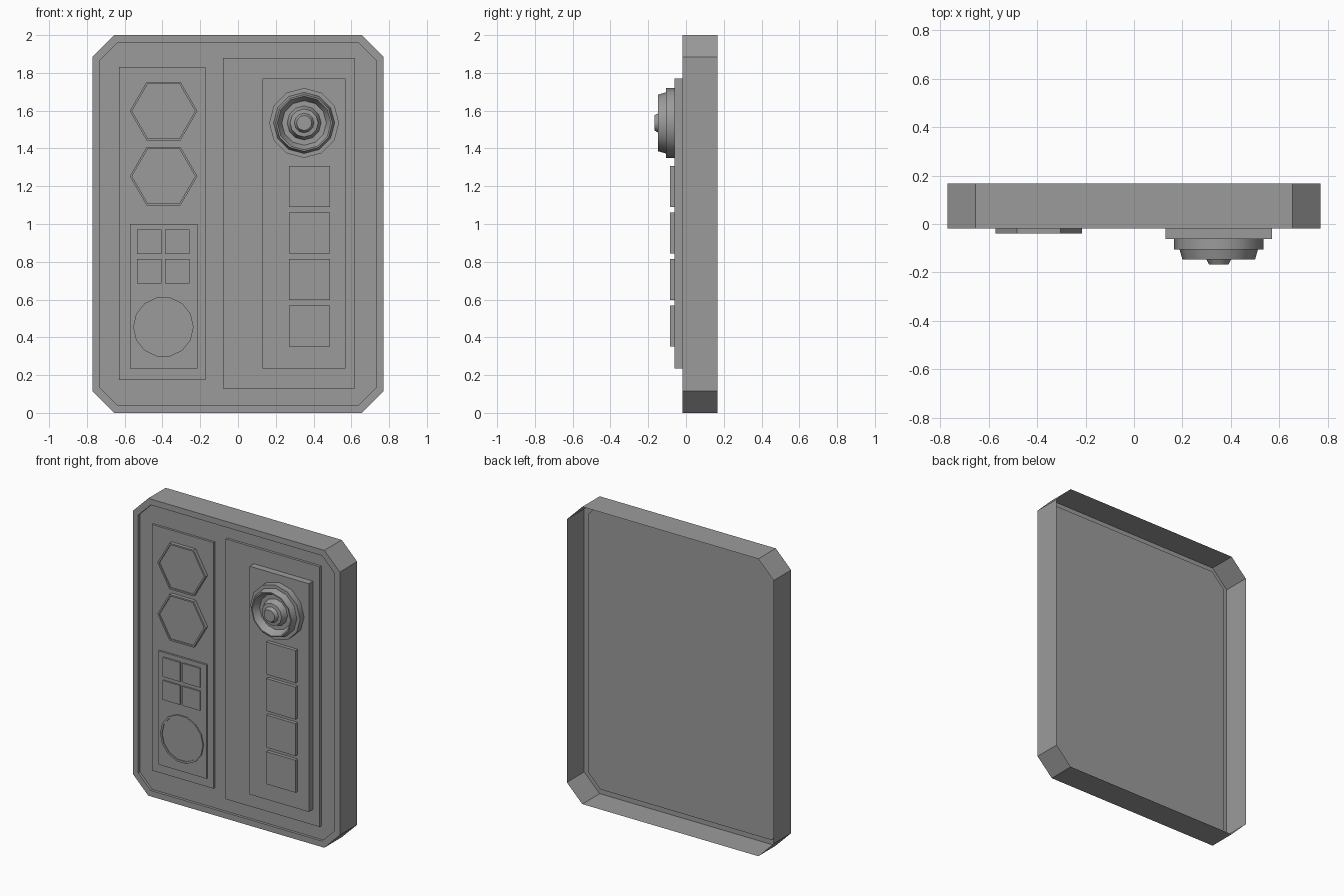
import bpy, bmesh, math

if "Cube" in bpy.data.objects:
    bpy.data.objects.remove(bpy.data.objects["Cube"])

# Dark grey used on every part
grey = bpy.data.materials.new("dark_grey")
grey.diffuse_color = (0.33, 0.33, 0.33, 1)
grey.use_nodes = True
grey.node_tree.nodes["Principled BSDF"].inputs["Base Color"].default_value = grey.diffuse_color


def rect(x0, x1, z0, z1, c=0.0):
    """Rectangle outline seen from the front, with optional cut corners."""
    if c == 0:
        return [(x0, z0), (x1, z0), (x1, z1), (x0, z1)]
    return [(x0 + c, z0), (x1 - c, z0), (x1, z0 + c), (x1, z1 - c),
            (x1 - c, z1), (x0 + c, z1), (x0, z1 - c), (x0, z0 + c)]


def ring(cx, cz, r, n):
    return [(cx + r * math.cos(2 * math.pi * i / n),
             cz + r * math.sin(2 * math.pi * i / n)) for i in range(n)]


def loft(name, steps, smooth=False):
    """Join outlines placed at successive depths; cap only the last one."""
    bm = bmesh.new()
    loops = [[bm.verts.new((x, y, z)) for x, z in pts] for pts, y in steps]
    for a, b in zip(loops, loops[1:]):
        n = len(a)
        for i in range(n):
            j = (i + 1) % n
            bm.faces.new((a[i], a[j], b[j], b[i]))
    bm.faces.new(loops[-1])
    me = bpy.data.meshes.new(name)
    bm.to_mesh(me)
    bm.free()
    me.materials.append(grey)
    ob = bpy.data.objects.new(name, me)
    bpy.context.collection.objects.link(ob)
    if smooth:
        bpy.ops.object.select_all(action='DESELECT')
        ob.select_set(True)
        bpy.context.view_layer.objects.active = ob
        bpy.ops.object.shade_smooth_by_angle(angle=math.radians(35))
    return ob


def slab(name, outline, y0, y1):
    return loft(name, [(outline, y0), (outline, y1)])


# Open-backed housing with a sunken front
FLOOR = 0.0
outer = rect(-0.77, 0.77, 0, 2, 0.115)
inner = rect(-0.73, 0.73, 0.04, 1.96, 0.093)
loft("housing", [(outer, 0.167), (outer, -0.018), (inner, -0.018), (inner, FLOOR)])

# Large panels
slab("left_panel", rect(-0.63, -0.173, 0.175, 1.83), FLOOR, -0.015)
slab("right_panel", rect(-0.08, 0.62, 0.13, 1.88), FLOOR, -0.017)
slab("right_control_strip", rect(0.13, 0.57, 0.235, 1.77), -0.017, -0.062)
slab("left_control_strip", rect(-0.572, -0.215, 0.235, 1.0), -0.015, -0.028)

# Hexagonal dials with a shallow sunken face
for i, z in enumerate((1.598, 1.253)):
    a, b = ring(-0.394, z, 0.179, 6), ring(-0.394, z, 0.167, 6)
    loft(f"hex_dial_{i + 1}", [(a, -0.015), (a, -0.039), (b, -0.039), (b, -0.03)])

# Four small keys
for i, x in enumerate((-0.47, -0.322)):
    for j, z in enumerate((0.905, 0.75)):
        slab(f"small_key_{i}{j}", rect(x - 0.064, x + 0.064, z - 0.065, z + 0.065),
             -0.028, -0.038)

# Round gauge
a, b = ring(-0.395, 0.455, 0.16, 14), ring(-0.395, 0.455, 0.147, 14)
loft("round_gauge", [(a, -0.028), (a, -0.037), (b, -0.037), (b, -0.031)])

# Column of square buttons
for i in range(4):
    z = 1.198 - i * 0.246
    slab(f"square_button_{i + 1}", rect(0.27, 0.488, z - 0.109, z + 0.109), -0.062, -0.085)

# Turning knob: stepped base, hollow collar and centre stud
profile = [(0.185, -0.062), (0.185, -0.105), (0.162, -0.105), (0.15, -0.147),
           (0.142, -0.147), (0.118, -0.102), (0.09, -0.102), (0.074, -0.142),
           (0.052, -0.145), (0.04, -0.167)]
loft("knob", [(ring(0.35, 1.535, r, 12), y) for r, y in profile], smooth=True)
